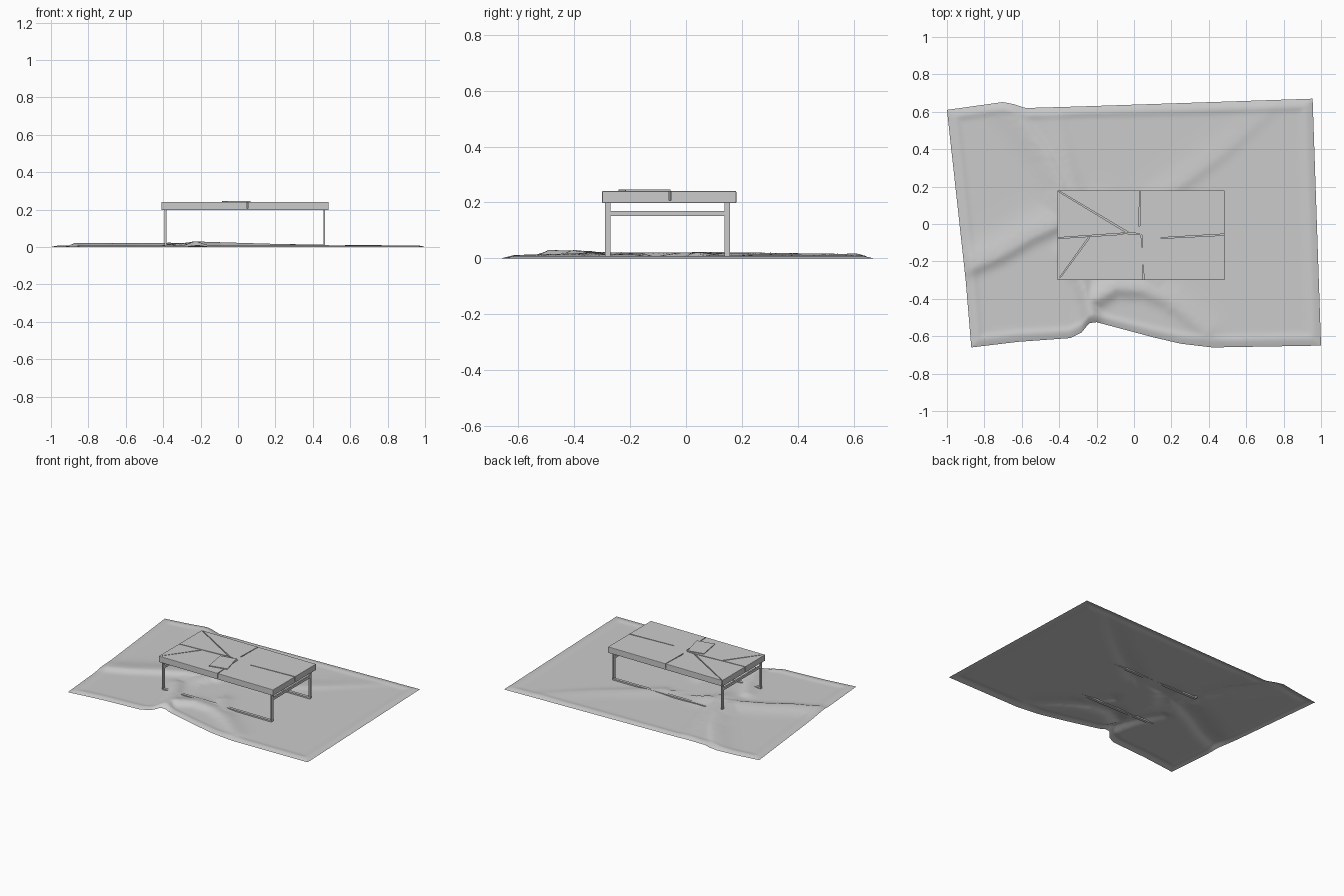
import bpy, bmesh, math, random
from mathutils import Vector as V

if "Cube" in bpy.data.objects:
    bpy.data.objects.remove(bpy.data.objects["Cube"])
random.seed(4)

# ---------- helpers ----------
def finish(name, bm):
    me = bpy.data.meshes.new(name)
    bmesh.ops.recalc_face_normals(bm, faces=bm.faces)
    bm.to_mesh(me)
    bm.free()
    ob = bpy.data.objects.new(name, me)
    bpy.context.collection.objects.link(ob)
    return ob

def prism(bm, pts, z0, z1):
    lo = [bm.verts.new((x, y, z0)) for x, y in pts]
    hi = [bm.verts.new((x, y, z1)) for x, y in pts]
    n = len(pts)
    bm.faces.new(lo[::-1])
    bm.faces.new(hi)
    for i in range(n):
        bm.faces.new((lo[i], lo[(i + 1) % n], hi[(i + 1) % n], hi[i]))

def box(name, x0, x1, y0, y1, z0, z1):
    bm = bmesh.new()
    prism(bm, [(x0, y0), (x1, y0), (x1, y1), (x0, y1)], z0, z1)
    return finish(name, bm)

def along(pts, t):
    # point at length fraction t of a polyline
    pts = [V(p) for p in pts]
    lens = [(b - a).length for a, b in zip(pts, pts[1:])]
    d = t * sum(lens)
    for a, b, l in zip(pts, pts[1:], lens):
        if d <= l + 1e-9:
            return a.lerp(b, min(1, d / l))
        d -= l
    return pts[-1]

# ---------- rug: outline sides, folds, hem ----------
bottom = [(-0.87, -0.66), (-0.62, -0.63), (-0.34, -0.61), (-0.28, -0.58), (-0.24, -0.53),
          (-0.20, -0.525), (0.10, -0.605), (0.25, -0.64), (0.42, -0.66), (1.0, -0.65)]
top = [(-1.0, 0.61), (-0.70, 0.652), (-0.64, 0.64), (-0.58, 0.62), (-0.3, 0.628), (0.3, 0.648), (0.955, 0.67)]
left = [(-0.87, -0.66), (-0.90, -0.30), (-1.0, 0.61)]
right = [(1.0, -0.65), (0.955, 0.67)]

# fold: ridge line, height at each end, width on left and right of its direction
folds = [
    ([(-0.91, -0.25), (-0.72, -0.17), (-0.55, -0.07), (-0.40, 0.0), (-0.2, 0.04)], .018, .018, .10, .04),
    ([(-0.70, 0.66), (-0.57, 0.50), (-0.46, 0.36), (-0.38, 0.20), (-0.36, 0.05)], .012, .020, .035, .09),
    ([(-0.42, 0.58), (-0.38, 0.40), (-0.33, 0.20), (-0.26, 0.0)], .006, .018, .05, .09),
    ([(-0.20, -0.40), (-0.10, -0.34), (0.05, -0.35), (0.20, -0.42), (0.38, -0.57)], .026, .010, .07, .045),
    ([(-0.22, -0.51), (-0.24, -0.42), (-0.28, -0.30), (-0.36, -0.16)], .030, .014, .05, .04),
    ([(0.72, 0.60), (0.45, 0.36), (0.10, 0.10)], .003, .010, .04, .08),
    ([(0.02, -0.2), (0.12, -0.36), (0.20, -0.44)], .012, .012, .06, .04),
]

def fold_height(p):
    h = 0
    for pts, h0, h1, wl, wr in folds:
        best = None
        n = len(pts) - 1
        for i in range(n):
            a, b = V(pts[i]), V(pts[i + 1])
            ab = b - a
            t = max(0, min(1, (p - a).dot(ab) / ab.length_squared))
            q = p - (a + ab * t)
            if best is None or q.length < best[0]:
                side = ab.x * q.y - ab.y * q.x
                best = (q.length, (i + t) / n, wl if side > 0 else wr)
        d, t, w = best
        h = max(h, (h0 + (h1 - h0) * t) * math.exp(-(d / w) ** 2))
    return h

NX, NY = 150, 100
bm = bmesh.new()
grid = []
P00, P10, P01, P11 = V(bottom[0]), V(bottom[-1]), V(top[0]), V(top[-1])
for j in range(NY + 1):
    v = j / NY
    row = []
    for i in range(NX + 1):
        u = i / NX
        p = (along(bottom, u) * (1 - v) + along(top, u) * v + along(left, v) * (1 - u) + along(right, v) * u
             - P00 * (1 - u) * (1 - v) - P10 * u * (1 - v) - P01 * (1 - u) * v - P11 * u * v)
        edge = min(u * 1.9, (1 - u) * 1.9, v * 1.3, (1 - v) * 1.3)
        h = fold_height(p)
        z = .003 + .006 * math.exp(-((edge - .04) / .02) ** 2) + h * min(1, .35 + edge * 9)
        z += h * random.uniform(-.04, .04)
        if edge < .001:
            z = h * .35
        row.append(bm.verts.new((p.x, p.y, z)))
    grid.append(row)
for j in range(NY):
    for i in range(NX):
        bm.faces.new((grid[j][i], grid[j][i + 1], grid[j + 1][i + 1], grid[j + 1][i]))
for f in bm.faces:
    f.smooth = True
finish("rug", bm)

# ---------- table top with carved seams ----------
X0, X1, Y0, Y1 = -0.41, 0.485, -0.30, 0.18
table_top = box("table_top", X0, X1, Y0, Y1, 0.198, 0.241)
bev = table_top.modifiers.new("bevel", "BEVEL")
bev.width = .003
bev.segments = 2

seams = [((-0.42, 0.186), (-0.035, -0.045), .008), ((-0.43, -0.077), (-0.06, -0.052), .007),
         ((-0.395, -0.285), (-0.24, -0.072), .007), ((0.034, 0.20), (0.028, -0.01), .007),
         ((0.04, -0.06), (0.052, -0.32), .006), ((0.145, -0.075), (0.50, -0.056), .007),
         ((-0.06, -0.048), (0.03, -0.054), .007)]
for k, (a, b, w) in enumerate(seams):
    a, b = V(a), V(b)
    d = (b - a).normalized()
    n = V((-d.y, d.x)) * w / 2
    bm = bmesh.new()
    prism(bm, [a - n * .6, b - n, b + n, a + n * .6], 0.205 + k * .0004, 0.30)
    cut = finish(f"seam_cutter_{k}", bm)
    cut.hide_render = True
    cut.hide_viewport = True
    mod = table_top.modifiers.new("seam", "BOOLEAN")
    mod.operation = 'DIFFERENCE'
    mod.solver = 'EXACT'
    mod.object = cut

# loose tilted square lying on the top
bm = bmesh.new()
prism(bm, [(-0.058, -0.242), (0.068, -0.216), (0.026, -0.056), (-0.085, -0.078)], 0.239, 0.246)
finish("centre_tile", bm)

# ---------- metal frame ----------
LX, LY = (-0.388, 0.461), (-0.28, 0.148)
for sx, x in zip(("left", "right"), LX):
    for sy, y in zip(("front", "back"), LY):
        box(f"{sx}_{sy}_leg", x - .005, x + .005, y - .01, y + .01, 0.004, 0.2)
    box(f"{sx}_cross_bar", x - .005, x + .005, LY[0], LY[1], 0.152, 0.170)
for sy, y in zip(("front", "back"), LY):
    box(f"{sy}_floor_rail", LX[0], LX[1], y - .01, y + .01, 0.003, 0.013)
